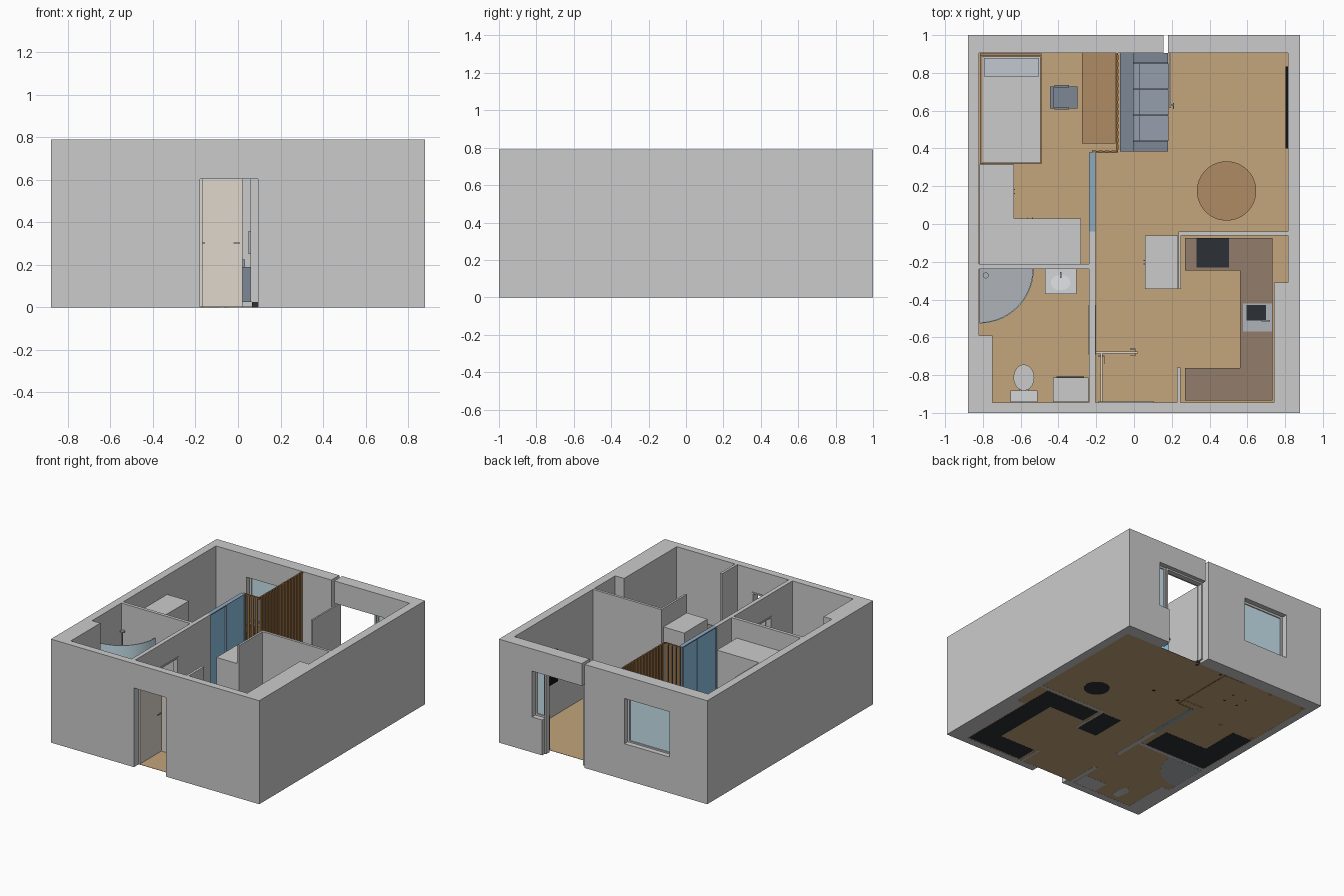
import bpy, bmesh, math

H = 0.79      # wall height
DZ = 0.61     # door head
mats = {}


def paint(ob, rgb):
    if rgb is None:
        return ob
    if rgb not in mats:
        m = bpy.data.materials.new("paint_%d" % len(mats))
        m.diffuse_color = [c ** 2.2 for c in rgb] + [1]
        mats[rgb] = m
    ob.data.materials.append(mats[rgb])
    return ob


def finish(name, bm, rgb):
    me = bpy.data.meshes.new(name)
    bmesh.ops.recalc_face_normals(bm, faces=bm.faces[:])
    bm.to_mesh(me)
    bm.free()
    ob = bpy.data.objects.new(name, me)
    bpy.context.collection.objects.link(ob)
    return paint(ob, rgb)


def boxes(name, spans, rgb=None):
    """One object of boxes given as (x0, x1, y0, y1, z0, z1)."""
    bm = bmesh.new()
    for x0, x1, y0, y1, z0, z1 in spans:
        vs = bmesh.ops.create_cube(bm, size=1)["verts"]
        for v in vs:
            v.co = (x1 if v.co.x > 0 else x0, y1 if v.co.y > 0 else y0, z1 if v.co.z > 0 else z0)
    return finish(name, bm, rgb)


def prism(name, pts, z0, z1, rgb=None, smooth=False):
    """Outline extruded upward."""
    bm = bmesh.new()
    f = bm.faces.new([bm.verts.new((x, y, z0)) for x, y in pts])
    top = bmesh.ops.extrude_face_region(bm, geom=[f])["geom"]
    for v in top:
        if isinstance(v, bmesh.types.BMVert):
            v.co.z = z1
    if len([g for g in bm.faces if abs(g.calc_center_median().z - z0) < 1e-6]) == 0:
        bm.faces.new([v for v in bm.verts if abs(v.co.z - z0) < 1e-6])
    ob = finish(name, bm, rgb)
    if smooth:
        for p in ob.data.polygons:
            p.use_smooth = abs(p.normal.z) < 0.5
    return ob


def arc(cx, cy, rx, ry, a0=0, a1=360, n=40):
    last = n if a1 - a0 >= 360 else n - 1
    return [(cx + rx * math.cos(math.radians(a0 + (a1 - a0) * i / last)),
             cy + ry * math.sin(math.radians(a0 + (a1 - a0) * i / last))) for i in range(n)]


def ring(x0, x1, y0, y1, z0, z1, t, axis="x", sill=True):
    """Spans of a rectangular frame standing along the given axis."""
    out = []
    if axis == "x":
        out = [(x0, x0 + t, y0, y1, z0, z1), (x1 - t, x1, y0, y1, z0, z1), (x0 + t, x1 - t, y0, y1, z1 - t, z1)]
        if sill:
            out.append((x0 + t, x1 - t, y0, y1, z0, z0 + t))
    else:
        out = [(x0, x1, y0, y0 + t, z0, z1), (x0, x1, y1 - t, y1, z0, z1), (x0, x1, y0 + t, y1 - t, z1 - t, z1)]
        if sill:
            out.append((x0, x1, y0 + t, y1 - t, z0, z0 + t))
    return out


WOOD, TAN = (.68, .54, .39), (.76, .64, .48)
SOFA, PAD = (.49, .53, .58), (.58, .62, .67)
DARK, STONE = (.19, .2, .22), (.57, .49, .42)
PANE, BLUE, STEEL = (.78, .89, .93), (.55, .76, .9), (.68, .7, .72)

# floor
boxes("floor", [(-.82, .815, -.945, .905, .001, .003)], TAN)

# outer walls with thickened corners
boxes("side_walls", [(-.88, -.82, -1, 1, 0, H), (-.82, -.75, -.945, -.59, 0, H),
                     (.815, .88, -1, 1, 0, H), (.74, .815, -.945, -.31, 0, H)])
boxes("front_wall", [(-.82, -.19, -1, -.945, 0, H), (.105, .815, -1, -.945, 0, H),
                     (-.19, .105, -1, -.945, DZ, H)])
boxes("back_wall", [(-.82, -.56, .905, 1, 0, H), (-.18, .155, .905, 1, 0, H),
                    (-.56, -.18, .905, 1, 0, .27), (-.56, -.18, .905, 1, .62, H),
                    (.6, .815, .905, 1, 0, H), (.18, .6, .905, 1, .62, H), (.515, .6, .905, 1, 0, .27)])

# inner walls
boxes("inner_walls", [(-.237, -.205, -.945, -.68, 0, H), (-.237, -.205, -.44, -.04, 0, H),
                      (-.237, -.205, -.68, -.44, DZ, H), (-.82, -.237, -.237, -.212, 0, H),
                      (.235, .815, -.06, -.04, 0, H), (.235, .25, -.345, -.06, 0, H),
                      (.228, .247, -.945, -.76, 0, H)])

# windows
boxes("bedroom_window_frame", ring(-.56, -.18, .94, .96, .27, .62, .016))
boxes("bedroom_window_pane", [(-.545, -.195, .948, .952, .285, .605)], PANE)
boxes("bedroom_window_sill", [(-.565, -.175, .96, 1.0, .265, .275)])
boxes("balcony_window_frame", ring(.515, .6, .94, .96, .27, .62, .014))
boxes("balcony_window_pane", [(.528, .587, .948, .952, .283, .607)], PANE)

# door frames
boxes("front_door_frame", ring(-.19, .105, -1, -.94, 0, .615, .011, sill=False), (.78, .79, .81))
boxes("balcony_door_frame", ring(.18, .515, .93, .97, 0, .62, .012, sill=False))
boxes("bath_door_frame", ring(-.241, -.201, -.69, -.43, 0, .62, .011, "y", False))

# open door leaves and lever handles
boxes("front_door_leaf", [(-.178, -.168, -.945, -.68, .005, .605)], (.87, .84, .79))
boxes("bath_door_leaf", [(-.2, .02, -.685, -.675, .005, .605)], (.87, .84, .79))
boxes("balcony_door_leaf", [(.185, .197, .615, .93, .005, .605)])
boxes("front_door_handle", [(-.19, -.156, -.702, -.697, .3, .306), (-.16, -.156, -.74, -.697, .3, .306)], STEEL)
boxes("bath_door_handle", [(.004, .009, -.7, -.66, .3, .306), (-.02, .009, -.7, -.696, .3, .306),
                           (-.02, .009, -.664, -.66, .3, .306)], STEEL)
boxes("balcony_door_handle", [(.197, .212, .627, .632, .3, .306), (.207, .212, .61, .64, .3, .306)], STEEL)

# sliding glass partition
boxes("sliding_glass", [(-.225, -.217, -.04, .18, .01, H - .01), (-.217, -.209, .155, .375, .01, H - .01)], BLUE)
boxes("sliding_frame", ring(-.237, -.205, -.04, .378, 0, H, .008, "y") +
      [(-.218, -.205, .155, .168, .008, H - .008)], (.55, .66, .74))

# slatted screen
slats = [(-.095, -.082, .395 + i * .0365, .42 + i * .0365, 0, H) for i in range(14)]
slats += [(-.222 + i * .034, -.2 + i * .034, .376, .389, 0, H) for i in range(4)]
boxes("slat_screen", slats, (.6, .44, .28))
boxes("slat_rails", [(-.093, -.084, .385, .905, z, z + .012) for z in (0, H - .012)] +
      [(-.22, -.084, .378, .387, z, z + .012) for z in (0, H - .012)], (.5, .36, .22))

# bed
boxes("bed_frame", [(-.815, -.49, .318, .9, .03, .09), (-.815, -.803, .318, .9, .03, .15),
                    (-.815, -.49, .89, .903, .03, .26)] +
      [(x, x + .025, y, y + .025, 0, .03) for x in (-.81, -.52) for y in (.325, .87)], WOOD)
boxes("mattress", [(-.802, -.494, .322, .888, .09, .15)])
boxes("pillow", [(-.795, -.502, .78, .88, .15, .18)], (.75, .78, .81))

# desk
boxes("desk", [(-.275, -.097, .425, .904, .215, .228), (-.265, -.105, .435, .447, 0, .215),
               (-.265, -.105, .885, .897, 0, .215)], WOOD)

# desk chair
boxes("chair_seat", [(-.43, -.3, .612, .728, .13, .15), (-.445, -.425, .612, .728, .16, .3)], SOFA)
boxes("chair_arms", [(-.42, -.345, y, y + .012, .195, .205) for y in (.605, .723)] +
      [(-.385, -.373, y, y + .012, .14, .195) for y in (.605, .723)], SOFA)
boxes("chair_legs", [(x, x + .012, y, y + .012, 0, .13) for x in (-.428, -.316) for y in (.616, .712)], DARK)

# wardrobes and hall closet on dark plinths
prism("wardrobe", [(-.819, -.211), (-.28, -.211), (-.28, .028), (-.635, .028), (-.635, .315), (-.819, .315)], .025, .645)
prism("wardrobe_plinth", [(-.815, -.209), (-.285, -.209), (-.285, .015), (-.648, .015), (-.648, .31), (-.815, .31)],
      0, .025, DARK)
boxes("wardrobe_handles", [(-.635, -.629, y, y + .005, .28, .36) for y in (.16, .18)] +
      [(x, x + .005, .028, .034, .28, .36) for x in (-.565, -.54)], STEEL)
boxes("hall_closet", [(.058, .234, -.343, -.062, .025, .65)])
boxes("hall_closet_plinth", [(.066, .23, -.34, -.065, 0, .025)], DARK)
boxes("hall_closet_handles", [(.05, .058, y, y + .005, .25, .36) for y in (-.215, -.195)], STEEL)

# kitchen cabinets and worktop
U = [(.27, -.935), (.732, -.935), (.732, -.075), (.27, -.075), (.27, -.247), (.56, -.247), (.56, -.763), (.27, -.763)]
prism("kitchen_worktop", U, .262, .275, STONE)
inner = [(x + (.012 if x == .56 else 0), y + {-.247: .012, -.763: -.012}.get(y, 0)) for x, y in U]
prism("kitchen_cabinets", inner, .025, .262)
prism("kitchen_plinth", inner, 0, .025, DARK)
boxes("hob", [(.33, .502, -.23, -.075, .275, .279)], DARK)
boxes("sink", ring(.578, .73, -.568, -.42, .275, .281, .002) + [(.578, .73, -.568, -.42, .2755, .279)], STEEL)
boxes("sink_basin", [(.595, .7, -.51, -.43, .279, .2815)], DARK)
boxes("sink_tap", [(.71, .72, -.517, -.507, .279, .34), (.675, .72, -.516, -.508, .333, .341)], STEEL)

# sofa
boxes("sofa_body", [(-.075, .18, .385, .904, .025, .09), (-.075, -.003, .385, .904, .09, .235),
                    (-.003, .18, .385, .437, .09, .19), (-.003, .18, .852, .904, .09, .19)], SOFA)
boxes("sofa_cushions", [(-.003, .182, .439 + i * .138, .574 + i * .138, .09, .135) for i in range(3)] +
      [(-.003, .032, .439 + i * .138, .574 + i * .138, .135, .225) for i in range(3)], PAD)
boxes("sofa_feet", [(x, x + .02, y, y + .02, 0, .025) for x in (-.065, .15) for y in (.4, .87)], DARK)

# round table and screen on the wall
prism("round_table_top", arc(.49, .175, .157, .157, n=64), .213, .228, WOOD, True)
prism("round_table_stem", arc(.49, .175, .018, .018, n=24), .012, .213, DARK, True)
prism("round_table_base", arc(.49, .175, .09, .09, n=40), 0, .012, DARK, True)
boxes("television", [(.802, .815, .4, .835, .26, .505)], (.1, .1, .11))

# corner shower
c = (-.819, -.238)
prism("shower_tray", [c] + arc(*c, .288, .288, 270, 360, 32), 0, .03, STEEL, True)
prism("shower_glass", arc(*c, .288, .288, 270, 360, 32) + arc(*c, .282, .282, 270, 360, 32)[::-1], .03, .6, PANE, True)
prism("shower_pole", arc(-.785, -.272, .004, .004, n=12), .15, .6, STEEL, True)
prism("shower_head", arc(-.785, -.272, .016, .016, n=20), .59, .6, STEEL, True)

# wash basin
boxes("basin_cabinet", [(-.465, -.31, -.36, -.24, .05, .24)])
boxes("basin_top", [(-.47, -.305, -.37, -.238, .24, .258)], (.82, .83, .84))
prism("basin_bowl", arc(-.388, -.31, .052, .04), .258, .261, (.88, .89, .9), True)
boxes("basin_tap", [(-.391, -.385, -.26, -.254, .258, .3), (-.391, -.385, -.285, -.254, .296, .302)], STEEL)

# toilet
prism("toilet_foot", arc(-.583, -.825, .038, .06, n=32), 0, .1, None, True)
prism("toilet_bowl", arc(-.583, -.813, .055, .069), .1, .13, (.88, .88, .87), True)
boxes("toilet_tank", [(-.655, -.51, -.943, -.882, .1, .25), (-.61, -.556, -.9, -.85, 0, .1)], (.82, .83, .84))

# washing machine
boxes("washing_machine", [(-.43, -.24, -.943, -.812, 0, .26)])
boxes("washer_panel", [(-.41, -.265, -.812, -.807, .215, .25)], DARK)
hatch = prism("washer_hatch", arc(0, 0, .06, .06, n=32), 0, .005, DARK, True)
hatch.rotation_euler = (math.radians(-90), 0, 0)
hatch.location = (-.335, -.812, .12)
